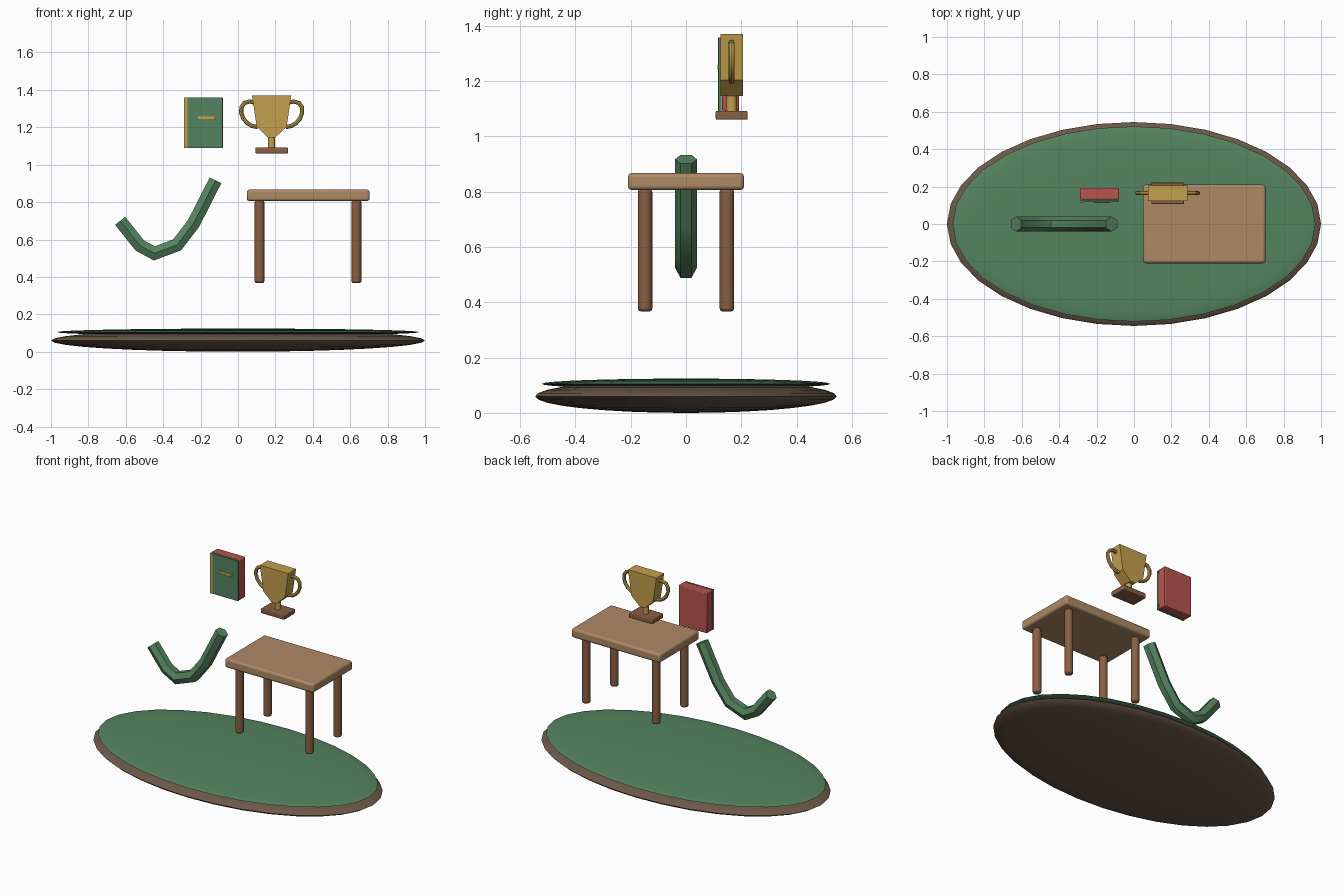
import bpy, bmesh, math
from mathutils import Vector

if "Cube" in bpy.data.objects:
    bpy.data.objects.remove(bpy.data.objects["Cube"])


def material(name, rgb):
    m = bpy.data.materials.new(name)
    m.diffuse_color = (*rgb, 1)
    m.use_nodes = True
    m.node_tree.nodes["Principled BSDF"].inputs["Base Color"].default_value = m.diffuse_color
    return m


GREEN = material("green", (0.09, 0.23, 0.115))
EARTH = material("earth", (0.15, 0.10, 0.065))
WOOD = material("light wood", (0.42, 0.25, 0.13))
DARK = material("dark wood", (0.25, 0.115, 0.055))
RED = material("red", (0.48, 0.09, 0.075))
GOLD = material("gold", (0.55, 0.35, 0.075))


def finish(ob, name, mat, bevel=0, segments=2, smooth=True):
    ob.name = name
    ob.data.materials.append(mat)
    bpy.ops.object.select_all(action='DESELECT')
    ob.select_set(True)
    bpy.context.view_layer.objects.active = ob
    if bevel:
        mod = ob.modifiers.new("bevel", 'BEVEL')
        mod.width, mod.segments = bevel, segments
        mod.limit_method, mod.angle_limit = 'ANGLE', math.radians(50)
    if smooth:
        bpy.ops.object.shade_smooth_by_angle(angle=math.radians(35))
    return ob


def box(name, mat, x, y, z, bevel=0, segments=2):
    """Box from (min, max) pairs."""
    bpy.ops.mesh.primitive_cube_add(size=1, location=[sum(p) / 2 for p in (x, y, z)])
    ob = bpy.context.object
    ob.scale = [p[1] - p[0] for p in (x, y, z)]
    bpy.ops.object.transform_apply(location=False, rotation=False, scale=True)
    return finish(ob, name, mat, bevel, segments)


def rod(name, mat, x, y, z, radius, bevel=0, sides=16):
    bpy.ops.mesh.primitive_cylinder_add(vertices=sides, radius=radius, depth=z[1] - z[0],
                                        location=(x, y, sum(z) / 2))
    return finish(bpy.context.object, name, mat, bevel)


def disc(name, mat, size, z):
    bpy.ops.mesh.primitive_uv_sphere_add(segments=32, ring_count=16, radius=1, location=(0, 0, z))
    ob = bpy.context.object
    ob.scale = size
    bpy.ops.object.transform_apply(location=False, rotation=False, scale=True)
    return finish(ob, name, mat)


def from_bmesh(bm, name, mat, smooth=True):
    bmesh.ops.recalc_face_normals(bm, faces=bm.faces)
    me = bpy.data.meshes.new(name)
    bm.to_mesh(me)
    bm.free()
    ob = bpy.data.objects.new(name, me)
    bpy.context.collection.objects.link(ob)
    return finish(ob, name, mat, smooth=smooth)


def tube(name, mat, path, y, radius, sides, smooth=True):
    """Mitred tube along an x-z path, capped at both ends."""
    pts = [Vector((p[0], y, p[1])) for p in path]
    bm = bmesh.new()
    rings = []
    for i, p in enumerate(pts):
        a = (p - pts[i - 1]).normalized() if i else None
        b = (pts[i + 1] - p).normalized() if i < len(pts) - 1 else None
        t = ((a or b) + (b or a)).normalized()
        miter = 1 / t.dot(a or b)
        n = Vector((-t.z, 0, t.x)) * miter
        angles = [2 * math.pi * k / sides for k in range(sides)]
        rings.append([bm.verts.new(p + radius * (Vector((0, math.cos(w), 0)) + n * math.sin(w)))
                      for w in angles])
    for r, s in zip(rings, rings[1:]):
        for k in range(sides):
            j = (k + 1) % sides
            bm.faces.new((r[k], r[j], s[j], s[k]))
    bm.faces.new(rings[0])
    bm.faces.new(rings[-1])
    return from_bmesh(bm, name, mat, smooth)


# oval ground with a grass layer
disc("ground", EARTH, (1.0, 0.545, 0.06), 0.06)
disc("grass", GREEN, (0.97, 0.522, 0.019), 0.105)

# table
box("table_top", WOOD, (0.047, 0.703), (-0.21, 0.21), (0.806, 0.867), 0.014, 3)
for lx, side in ((0.115, "left"), (0.633, "right")):
    for ly, end in ((-0.148, "front"), (0.148, "back")):
        rod(f"{end}_{side}_table_leg", DARK, lx, ly, (0.367, 0.81), 0.026, 0.01)

# bent six-sided tube
tube("curved_tube", GREEN,
     [(-0.63, 0.70), (-0.525, 0.568), (-0.447, 0.526), (-0.326, 0.571),
      (-0.238, 0.685), (-0.12, 0.917)], 0, 0.04, 6)

# book
box("book_block", RED, (-0.288, -0.08), (0.131, 0.192), (1.09, 1.36), 0.005)
box("book_cover", GREEN, (-0.286, -0.082), (0.118, 0.129), (1.089, 1.358))
box("book_spine_band", GOLD, (-0.288, -0.27), (0.115, 0.125), (1.09, 1.357))
box("book_label", GOLD, (-0.215, -0.125), (0.113, 0.12), (1.241, 1.259), 0.003)

# trophy cup: extruded profile
CX, CY = 0.18, 0.165
half = [(0.105, 1.37), (0.08, 1.203), (0.02, 1.146)]
profile = half + [(-x, z) for x, z in reversed(half)]
bm = bmesh.new()
face = bm.faces.new([bm.verts.new((CX + x, CY - 0.041, z)) for x, z in profile])
ext = bmesh.ops.extrude_face_region(bm, geom=[face])
bmesh.ops.translate(bm, vec=(0, 0.082, 0),
                    verts=[v for v in ext["geom"] if isinstance(v, bmesh.types.BMVert)])
# cap the starting side again if the extrusion removed it
bmesh.ops.holes_fill(bm, edges=[e for e in bm.edges if e.is_boundary], sides=0)
from_bmesh(bm, "trophy_cup", GOLD, smooth=False)

# trophy stem, base and mirrored handles
rod("trophy_stem", GOLD, CX, CY, (1.085, 1.15), 0.019)
box("trophy_base", DARK, (CX - 0.087, CX + 0.087), (CY - 0.058, CY + 0.058), (1.06, 1.092), 0.005)
handle = [(0.09, 1.332), (0.118, 1.338), (0.146, 1.33), (0.162, 1.307), (0.163, 1.278),
          (0.151, 1.246), (0.13, 1.222), (0.105, 1.207), (0.075, 1.201)]
for s, side in ((-1, "left"), (1, "right")):
    tube(f"trophy_{side}_handle", GOLD, [(CX + s * x, z) for x, z in handle], CY, 0.011, 8)
